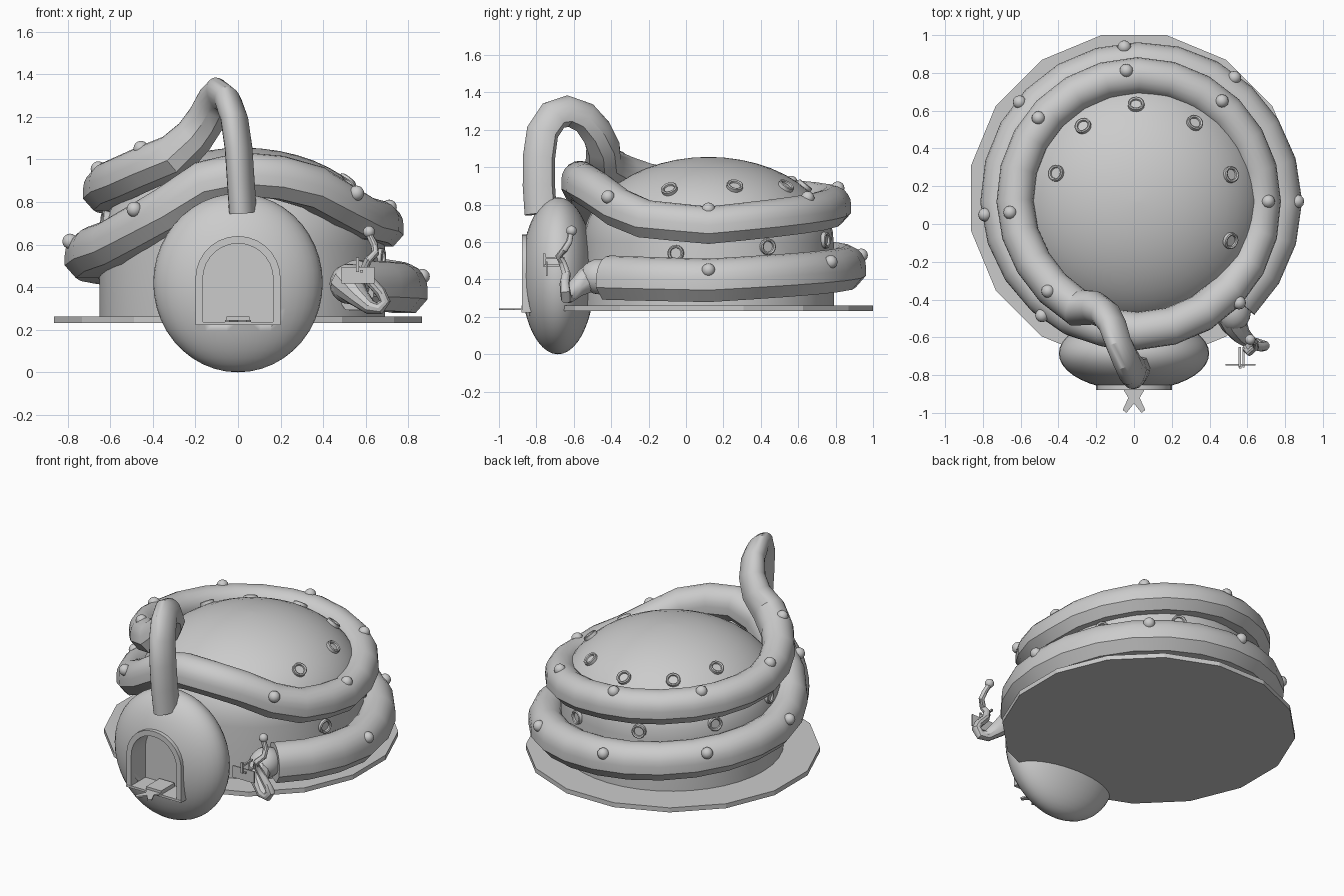
import bpy, bmesh, math
from mathutils import Vector, Matrix

if "Cube" in bpy.data.objects:
    bpy.data.objects.remove(bpy.data.objects["Cube"])

C = Vector((0.02, 0.12, 0))  # axis of the dome and the coils


def finish(name, bm, smooth=True, angle=35):
    bmesh.ops.recalc_face_normals(bm, faces=bm.faces)
    me = bpy.data.meshes.new(name)
    bm.to_mesh(me)
    bm.free()
    ob = bpy.data.objects.new(name, me)
    bpy.context.collection.objects.link(ob)
    if smooth:
        bpy.ops.object.select_all(action='DESELECT')
        ob.select_set(True)
        bpy.context.view_layer.objects.active = ob
        bpy.ops.object.shade_smooth_by_angle(angle=math.radians(angle))
    return ob


def loft(name, rings, caps=True):
    """Skin a list of closed rings of points."""
    bm = bmesh.new()
    vs = [[bm.verts.new(p) for p in r] for r in rings]
    n = len(vs[0])
    for a, b in zip(vs, vs[1:]):
        for i in range(n):
            bm.faces.new((a[i], a[(i + 1) % n], b[(i + 1) % n], b[i]))
    if caps:
        bm.faces.new(vs[0])
        bm.faces.new(vs[-1])
    return finish(name, bm)


def ball(name, loc, scale, seg=16, rot=None):
    bm = bmesh.new()
    m = Matrix.Translation(loc) @ (rot or Matrix()) @ Matrix.Diagonal((*scale, 1))
    bmesh.ops.create_uvsphere(bm, u_segments=seg, v_segments=seg // 2 + 2, radius=1, matrix=m)
    return finish(name, bm)


def box(name, lo, hi):
    lo, hi = Vector(lo), Vector(hi)
    bm = bmesh.new()
    bmesh.ops.create_cube(bm, size=1, matrix=Matrix.Translation((lo + hi) / 2) @ Matrix.Diagonal((*(hi - lo), 1)))
    return finish(name, bm, False)


def sweep(name, path, section, sizes, free_from):
    """Sweep a section; it stays upright until index free_from, then follows the path."""
    rings, up = [], Vector((0, 0, 1))
    for i, p in enumerate(path):
        t = (path[min(i + 1, len(path) - 1)] - path[max(i - 1, 0)]).normalized()
        if i < free_from:
            up = Vector((0, 0, 1))
        up = (up - t * up.dot(t)).normalized()
        side = t.cross(up)
        w, h = sizes[i]
        rings.append([p + side * (x * w) + up * (y * h) for x, y in section])
    return loft(name, rings)


# ground slab
bm = bmesh.new()
bmesh.ops.create_cone(bm, cap_ends=True, segments=16, radius1=0.88, radius2=0.88, depth=0.03,
                      matrix=Matrix.Translation((0, 0.137, 0.247)) @ Matrix.Rotation(math.pi / 16, 4, 'Z'))
slab = finish("ground_slab", bm, False)
if abs(max(v.co.y for v in slab.data.vertices) - 1.0) > 0.01:  # keep a flat side at the back
    slab.data.transform(Matrix.Translation((0, 0.137, 0)) @ Matrix.Rotation(math.pi / 16, 4, 'Z')
                        @ Matrix.Translation((0, -0.137, 0)))

# domed house
R, Z0, H = 0.67, 0.60, 0.455
prof = [(R, 0.24)] + [(R * math.cos(a), Z0 + H * math.sin(a))
                      for a in [math.pi / 2 * k / 12 for k in range(12)]] + [(0.01, Z0 + H)]
loft("house_dome", [[C + Vector((r * math.cos(a), r * math.sin(a), z))
                     for a in [2 * math.pi * k / 40 for k in range(40)]] for r, z in prof])


# round windows
def window(name, deg, r, z, nz):
    a = math.radians(deg)
    n = Vector((math.cos(a), math.sin(a), nz)).normalized()
    m = Matrix.Translation(C + Vector((r * math.cos(a), r * math.sin(a), z))) @ n.to_track_quat('Z', 'Y').to_matrix().to_4x4()
    pr = [(0.044, -0.02), (0.044, 0.016), (0.038, 0.02), (0.03, 0.016), (0.028, 0.006)]
    loft(name, [[m @ Vector((q * math.cos(t), q * math.sin(t), h))
                 for t in [2 * math.pi * k / 16 for k in range(16)]] for q, h in pr])


for i, (deg, r) in enumerate([(-23, 0.53), (16, 0.51), (54, 0.51), (91, 0.51), (126, 0.49), (161, 0.455)]):
    z = Z0 + H * math.sqrt(1 - (r / R) ** 2)
    window(f"upper_window_{i}", deg, r, z, (z - Z0) / H ** 2 / (r / R ** 2))
for i, deg in enumerate((-15, 28, 68, 108, 148, 188)):
    z = 0.54 + 0.035 * i
    window(f"lower_window_{i}", deg, R * math.sqrt(1 - max(0, (z - Z0) / H) ** 2), z, max(0, z - Z0))

# coiled body: angle, radius, height
keys = [(-45, .75, .41), (0, .76, .395), (90, .735, .47), (180, .73, .55), (215, .71, .62), (240, .70, .77),
        (255, .69, .89), (275, .685, .945), (300, .68, .87), (325, .67, .73), (360, .66, .69),
        (450, .665, .80), (540, .65, .86), (575, .64, .93), (600, .645, 1.02)]


def coil(deg):
    for (a, r, z), (b, s, y) in zip(keys, keys[1:]):
        if a <= deg <= b:
            f = (deg - a) / (b - a)
            t = math.radians(deg)
            rr = r + (s - r) * f
            return C + Vector((rr * math.cos(t), rr * math.sin(t), z + (y - z) * f))


path = [coil(d) for d in range(-45, 601, 15)]
n_coil = len(path)
sizes = [(0.112 - 0.014 * min(1, i / 26), 0.118 - 0.018 * min(1, i / 26)) for i in range(n_coil)]
path += [Vector(p) for p in [(-.21, -.44, 1.11), (-.155, -.475, 1.19), (-.115, -.54, 1.27), (-.085, -.63, 1.305),
                             (-.05, -.71, 1.28), (-.02, -.77, 1.19), (0, -.79, 1.05), (.01, -.79, .9), (.02, -.78, .75)]]
sizes += [(.085, .09), (.075, .088), (.066, .086)] + [(.06, .085)] * 6
section = [(math.cos(a), math.sin(a)) for a in [math.pi * k / 10 for k in range(11)]]
section += [(-1, -.45), (-.5, -1), (.5, -1), (1, -.45)]
sweep("coiled_body", path, section, sizes, n_coil - 2)

# bumps on the coils
for i, d in enumerate((0, 52, 95, 140, 185, 230, 315, 360, 410, 455, 500, 545, 585)):
    t = math.radians(d)
    out = Vector((math.cos(t), math.sin(t), 0))
    off = out * 0.085 + Vector((0, 0, 0.055)) if d < 340 else out * 0.03 + Vector((0, 0, 0.085))
    ball(f"bump_{i}", coil(d) + off, (0.036, 0.036, 0.036), 12)

# tail: bulb, thin curled tip and end ball
ball("tail_bulb", (0.525, -0.46, 0.415), (0.095, 0.11, 0.095))
circle = [(math.cos(2 * math.pi * k / 10), math.sin(2 * math.pi * k / 10)) for k in range(10)]
tp = [(.51, -.48, .42), (.53, -.53, .395), (.57, -.59, .35), (.62, -.63, .305), (.665, -.64, .30), (.69, -.645, .335),
      (.67, -.65, .375), (.62, -.64, .43), (.595, -.66, .49), (.61, -.68, .525), (.645, -.65, .56), (.64, -.625, .60),
      (.615, -.615, .65)]
ts = [.08, .07, .05, .035, .03, .028, .026, .024, .021, .019, .018, .017, .016]
sweep("tail_tip", [Vector(p) for p in tp], circle, [(s, s) for s in ts], 1)
ball("tail_ball", (.615, -.612, .66), (.028, .028, .028), 12)

# hanging sign
box("sign_board", (.485, -.748, .418), (.642, -.74, .495))
for i, (x, z) in enumerate(((.56, .515), (.58, .475))):
    box(f"sign_arm_{i}", (x - .006, -.76, z - .006), (x + .006, -.65, z + .006))
box("sign_hanger", (.555, -.765, .47), (.568, -.752, .54))

# head with an arched doorway
head = ball("head", (0, -0.685, 0.42), (0.398, 0.197, 0.42), 40)


def arch(w, top, z0):
    c = top - w
    return [(-w, z0)] + [(-w * math.cos(math.pi * k / 14), c + w * math.sin(math.pi * k / 14)) for k in range(15)] + [(w, z0)]


hole = arch(.165, .605, .235)
cutter = loft("door_cutter", [[(x, y, z) for x, z in hole] for y in (-1.0, -.73)])
cutter.hide_render = True
cutter.hide_viewport = True
cutter.display_type = 'WIRE'
mod = head.modifiers.new("doorway", 'BOOLEAN')
mod.operation, mod.object, mod.solver = 'DIFFERENCE', cutter, 'EXACT'
bpy.context.view_layer.objects.active = head
bpy.ops.object.modifier_apply(modifier=mod.name)
bpy.data.objects.remove(cutter)

# door frame and threshold
outer = arch(.2, .64, .235)
steps = [(outer, -.80), (outer, -.878), (hole, -.878), (hole, -.80), (outer, -.80)]
loft("door_frame", [[(x, y, z) for x, z in ring] for ring, y in steps], False)
box("threshold", (-.2, -.88, .222), (.2, -.73, .237))

# forked tongue
box("tongue_step", (-.055, -.88, .237), (.055, -.74, .262))
half = [(.06, -.87), (.03, -.92), (.06, -.985), (.04, -1.0), (0, -.95)]
shape = half + [(-x, y) for x, y in reversed(half[:-1])]
loft("forked_tongue", [[(x, y, z) for x, y in shape] for z in (.236, .246)])
